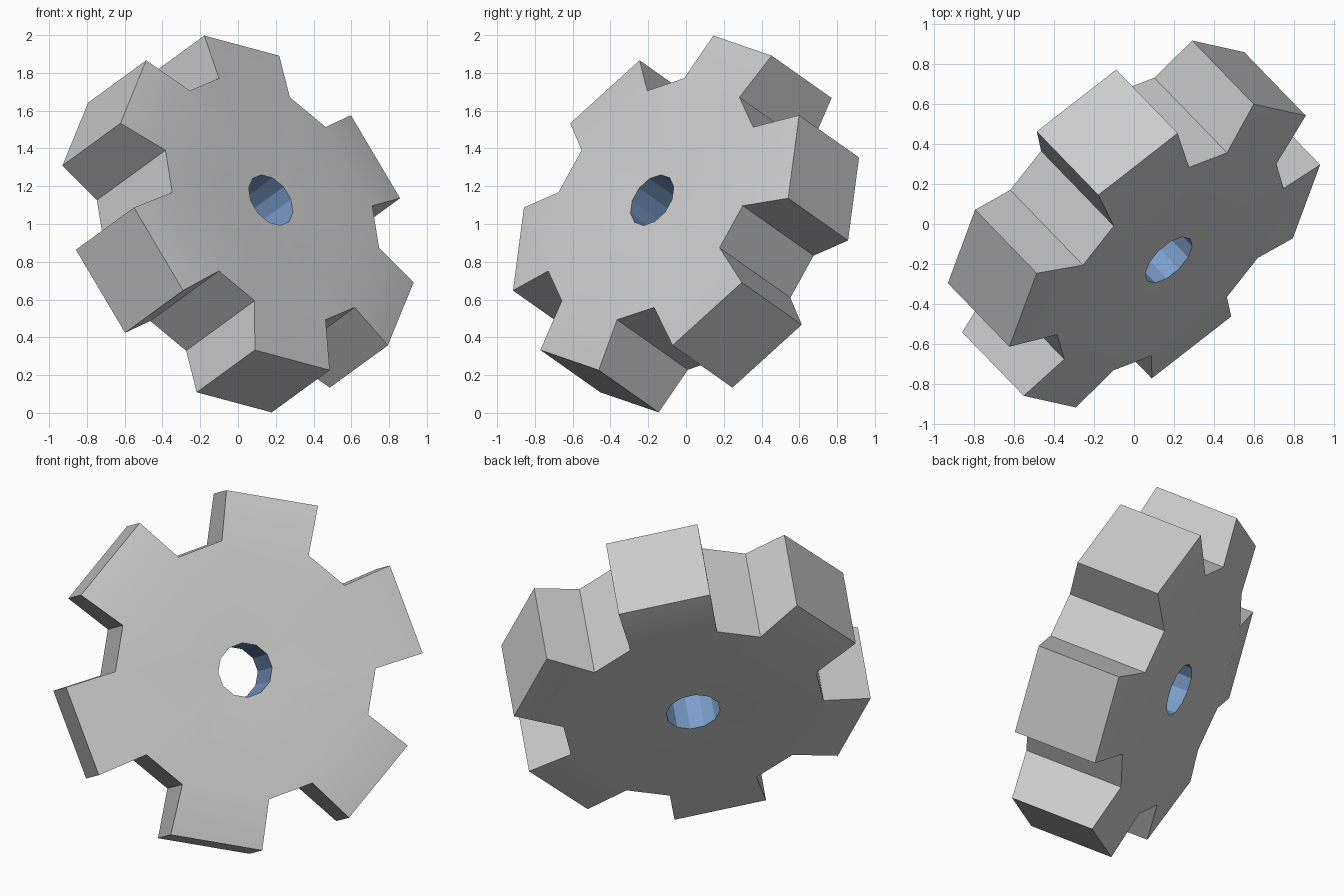
import bpy, bmesh
from math import cos, sin, radians
from mathutils import Matrix, Vector

if "Cube" in bpy.data.objects:
    bpy.data.objects.remove(bpy.data.objects["Cube"])

TEETH = 6
HOLE = (0.15, 15.0, 0.28)      # radius, half angle about tooth centre, half thickness
ROOT = (0.721, 19.73, 0.2925)
TIP = (0.993, 15.0, 0.2475)


def ring(bm, spec, side):
    """Two vertices per tooth, in order round the axle."""
    r, half, h = spec
    out = []
    for i in range(TEETH):
        for s in (-1, 1):
            a = radians(i * 360 / TEETH + s * half)
            out.append(bm.verts.new((r * cos(a), r * sin(a), side * h)))
    return out


bm = bmesh.new()
hole, root, tip = [[ring(bm, spec, s) for s in (1, -1)] for spec in (HOLE, ROOT, TIP)]
n = 2 * TEETH
for i in range(n):
    j = (i + 1) % n
    # bore wall and hub faces
    wall = bm.faces.new((hole[0][i], hole[0][j], hole[1][j], hole[1][i]))
    wall.material_index = 1
    for s in (0, 1):
        bm.faces.new((hole[s][i], hole[s][j], root[s][j], root[s][i]))
    # tooth flank
    bm.faces.new((root[0][i], tip[0][i], tip[1][i], root[1][i]))
    if i % 2 == 0:
        # tooth faces and tip
        for s in (0, 1):
            bm.faces.new((root[s][i], root[s][j], tip[s][j], tip[s][i]))
        bm.faces.new((tip[0][i], tip[0][j], tip[1][j], tip[1][i]))
    else:
        # floor of the gap between teeth
        bm.faces.new((root[0][i], root[0][j], root[1][j], root[1][i]))
bmesh.ops.recalc_face_normals(bm, faces=bm.faces)

# tilt the axle and turn one tooth to its place
axis = Vector((0.6205, -0.6407, 0.452)).normalized()
u = Vector((-0.133, 0.457, 0.8325))
u = (u - axis * u.dot(axis)).normalized()
v = axis.cross(u)
rot = Matrix((u, v, axis)).transposed().to_4x4()
bm.transform(Matrix.Translation((0, 0, 1)) @ rot)

mesh = bpy.data.meshes.new("gear_wheel")
bm.to_mesh(mesh)
bm.free()
gear = bpy.data.objects.new("gear_wheel", mesh)
bpy.context.collection.objects.link(gear)

# grey body, blue bore
body = bpy.data.materials.new("grey_body")
body.diffuse_color = (0.8, 0.8, 0.8, 1)
body.use_nodes = True
body.node_tree.nodes["Principled BSDF"].inputs["Base Color"].default_value = body.diffuse_color
bore = bpy.data.materials.new("blue_bore")
bore.diffuse_color = (0.2, 0.34, 0.6, 1)
bore.use_nodes = True
bore.node_tree.nodes["Principled BSDF"].inputs["Base Color"].default_value = bore.diffuse_color
mesh.materials.append(body)
mesh.materials.append(bore)

bpy.context.view_layer.objects.active = gear
gear.select_set(True)
bpy.ops.object.shade_smooth_by_angle(angle=radians(20))
